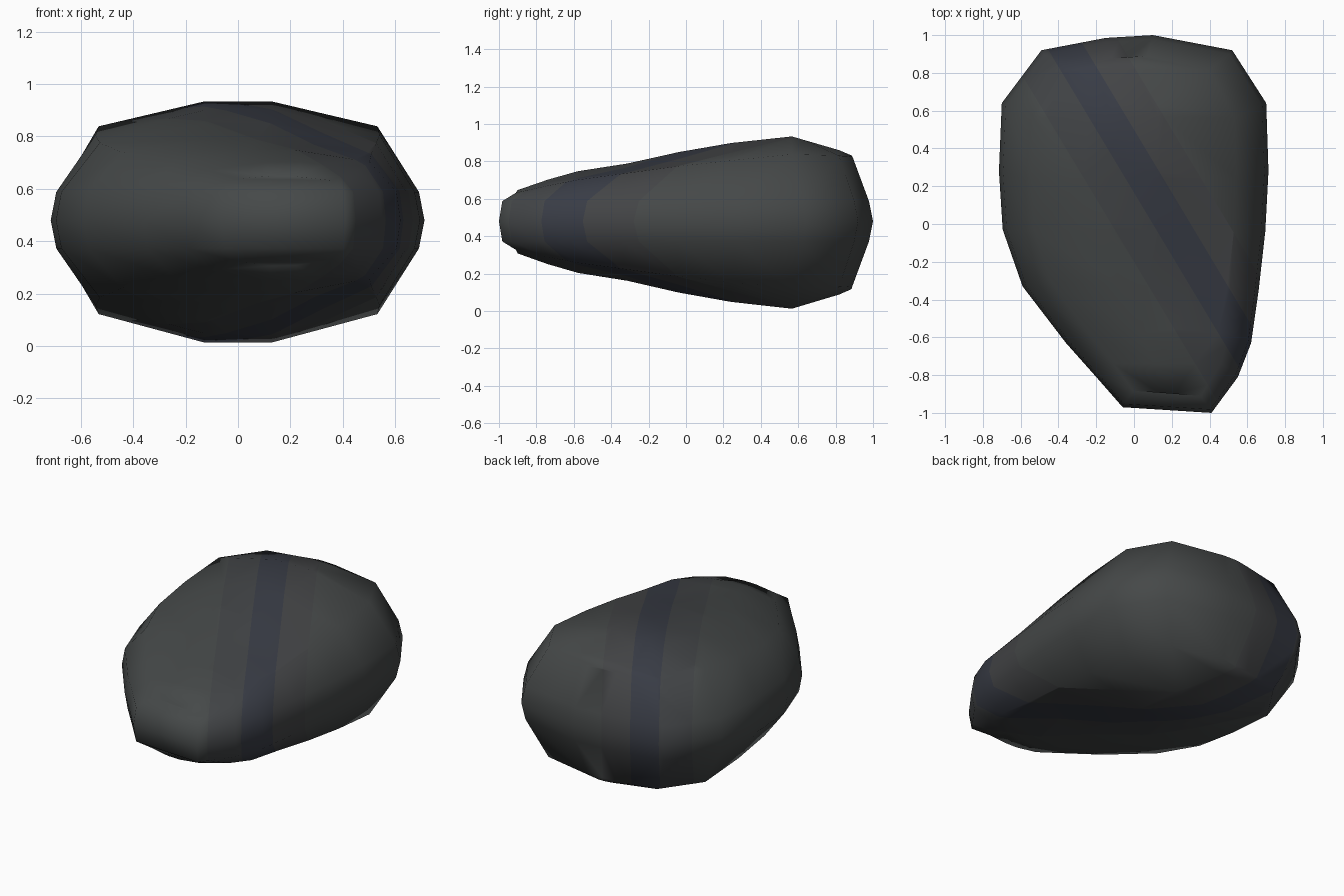
import bpy, bmesh
from mathutils import Vector

if "Cube" in bpy.data.objects:
    bpy.data.objects.remove(bpy.data.objects["Cube"])

MID = 0.48
# outline rows, back to front: left x, left y, right x, right y
ROWS = [(-.15, .985, .10, 1.0), (-.49, .92, .52, .92), (-.70, .64, .70, .64),
        (-.715, .28, .712, .28), (-.695, -.03, .695, -.04), (-.59, -.33, .66, -.35),
        (-.36, -.63, .62, -.63), (-.20, -.81, .55, -.81), (-.06, -.97, .41, -1.0)]
# half thickness along y at the shoulder and along the crown
SHOULDER = [(-.92, .15), (-.63, .215), (0, .30), (.63, .365), (.9, .345)]
CROWN = [(-.92, .16), (-.63, .26), (-.33, .305), (-.03, .372), (.28, .425), (.63, .46), (.89, .35)]


def lerp(table, y):
    if y <= table[0][0]:
        return table[0][1]
    for (a, p), (b, q) in zip(table, table[1:]):
        if y <= b:
            return p + (q - p) * (y - a) / (b - a)
    return table[-1][1]


def inset(row, sx, sy):
    lx, ly, rx, ry = row
    m = (lx + rx) / 2
    def f(x, y):
        return m + (x - m) * sx, -.1 + (y + .1) * sy
    return f(lx, ly), f(rx, ry)


bm = bmesh.new()


def ring(sx, sy, height):
    pairs = []
    for row in ROWS:
        pairs.append([bm.verts.new((x, y, MID + height(y))) for x, y in inset(row, sx, sy)])
    return pairs


def loop(pairs):
    return [p[0] for p in pairs] + [p[1] for p in reversed(pairs)]


def bridge(a, b):
    a, b = loop(a), loop(b)
    for i in range(len(a)):
        j = (i + 1) % len(a)
        bm.faces.new((a[i], a[j], b[j], b[i]))


# rounded rim, then shoulder and crown on both sides
rim = ring(1, 1, lambda y: 0)
for s in (1, -1):
    edge = ring(.97, .98, lambda y: s * .108)
    shoulder = ring(.76, .9, lambda y: s * lerp(SHOULDER, y))
    bridge(rim, edge)
    bridge(edge, shoulder)
    strips = []
    for left, right in shoulder:
        inner = []
        for t in (.38, .62):
            p = left.co.lerp(right.co, t)
            p.z = MID + s * lerp(CROWN, p.y) * (1 if s > 0 else 1.03)
            inner.append(bm.verts.new(p))
        strips.append([left, *inner, right])
    for a, b in zip(strips, strips[1:]):
        for k in range(3):
            bm.faces.new((a[k], a[k + 1], b[k + 1], b[k]))
    # close the short end strips of the shoulder
    for st in (strips[0], strips[-1]):
        bm.faces.new(st)

# diagonal colour bands
BANDS = [-.12, .1, .3, .5]
AXIS = Vector((1, .6, 0))
for d in BANDS:
    geom = bm.verts[:] + bm.edges[:] + bm.faces[:]
    bmesh.ops.bisect_plane(bm, geom=geom, plane_co=AXIS * d / AXIS.length_squared, plane_no=AXIS)
bmesh.ops.recalc_face_normals(bm, faces=bm.faces[:])
for f in bm.faces:
    f.smooth = True
    f.material_index = sum(f.calc_center_median().dot(AXIS) > d for d in BANDS)

mesh = bpy.data.meshes.new("pebble")
bm.to_mesh(mesh)
bm.free()
obj = bpy.data.objects.new("pebble", mesh)
bpy.context.collection.objects.link(obj)
for i, c in enumerate([(.060, .066, .066), (.054, .058, .062), (.040, .045, .060),
                       (.056, .058, .061), (.060, .065, .065)]):
    m = bpy.data.materials.new(f"stone_band_{i}")
    m.diffuse_color = (*c, 1)
    m.use_nodes = True
    m.node_tree.nodes["Principled BSDF"].inputs["Base Color"].default_value = m.diffuse_color
    mesh.materials.append(m)
